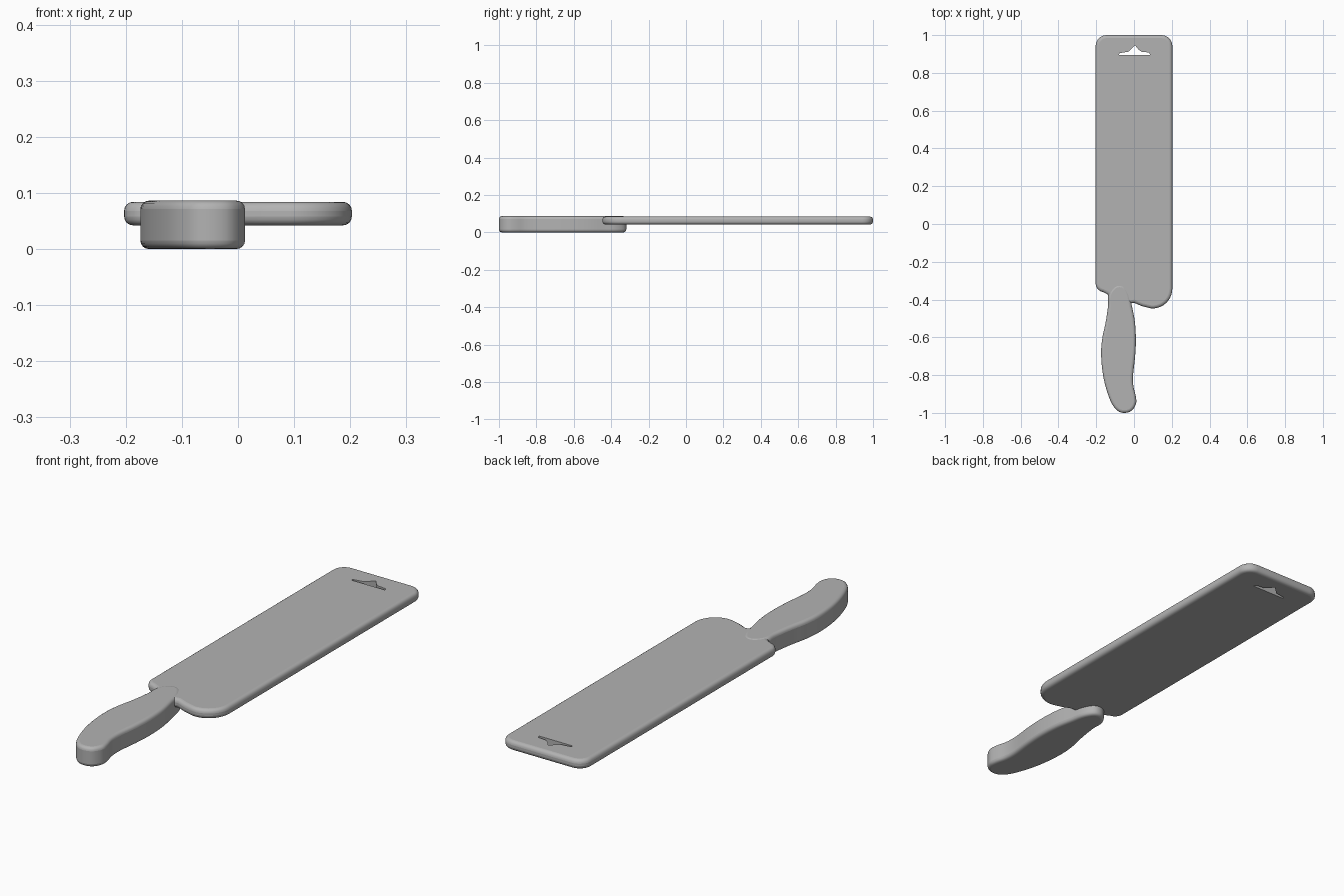
import bpy, bmesh, math
from mathutils import Vector

if "Cube" in bpy.data.objects:
    bpy.data.objects.remove(bpy.data.objects["Cube"])

grey = bpy.data.materials.new("plain grey")
grey.diffuse_color = (0.45, 0.45, 0.45, 1)
grey.use_nodes = True
grey.node_tree.nodes["Principled BSDF"].inputs["Base Color"].default_value = grey.diffuse_color


def smooth_loop(pts, steps=4):
    """Closed smooth curve through the points."""
    out, n = [], len(pts)
    for i in range(n):
        a, b, c, d = (Vector(pts[(i + k) % n]) for k in (-1, 0, 1, 2))
        for s in range(steps):
            t = s / steps
            out.append(0.5 * (2 * b + (c - a) * t + (2 * a - 5 * b + 4 * c - d) * t * t
                              + (3 * b - a - 3 * c + d) * t ** 3))
    return out


def arc(cx, cy, r, a0, a1, n=7):
    return [(cx + r * math.cos(math.radians(a0 + (a1 - a0) * i / n)),
             cy + r * math.sin(math.radians(a0 + (a1 - a0) * i / n))) for i in range(n + 1)]


def slab(name, outline, z0, z1):
    """Outline extruded between two heights."""
    bm = bmesh.new()
    face = bm.faces.new([bm.verts.new((p[0], p[1], z0)) for p in outline])
    top = bmesh.ops.extrude_face_region(bm, geom=[face])["geom"]
    bmesh.ops.translate(bm, vec=(0, 0, z1 - z0),
                        verts=[g for g in top if isinstance(g, bmesh.types.BMVert)])
    bmesh.ops.recalc_face_normals(bm, faces=bm.faces)
    mesh = bpy.data.meshes.new(name)
    bm.to_mesh(mesh)
    bm.free()
    mesh.materials.append(grey)
    ob = bpy.data.objects.new(name, mesh)
    bpy.context.collection.objects.link(ob)
    return ob


def round_rim(ob, width):
    m = ob.modifiers.new("rim", "BEVEL")
    m.width, m.segments, m.limit_method = width, 4, "ANGLE"
    m.angle_limit = math.radians(50)


def shade(ob):
    bpy.ops.object.select_all(action="DESELECT")
    ob.select_set(True)
    bpy.context.view_layer.objects.active = ob
    bpy.ops.object.shade_smooth_by_angle(angle=math.radians(40))


# Flat blade: rounded far corners, square shoulder on the left, drooping lobe on the right
blade_outline = (arc(0.145, 0.942, 0.058, 0, 90) + arc(-0.145, 0.942, 0.058, 90, 180)
                 + arc(-0.158, -0.315, 0.045, 180, 260)
                 + [(-0.14, -0.372), (-0.13, -0.40), (-0.02, -0.42), (0.0, -0.417), (0.04, -0.434)]
                 + arc(0.098, -0.342, 0.105, 265, 360, 10))
blade = slab("blade", blade_outline, 0.042, 0.084)
round_rim(blade, 0.016)

# Hanging slot with a raised peak, cut right through
slot = slab("slot_cutter", [(-0.08, 0.896), (0.085, 0.896), (0.08, 0.908), (0.04, 0.912),
                            (0.022, 0.925), (0.006, 0.946), (-0.012, 0.928), (-0.03, 0.912),
                            (-0.075, 0.905)], -0.1, 0.2)
slot.hide_render = True
slot.hide_viewport = True
cut = blade.modifiers.new("slot", "BOOLEAN")
cut.object, cut.operation, cut.solver = slot, "DIFFERENCE", "EXACT"
shade(blade)

# Curved grip, thicker than the blade and running a little way under it
grip_outline = smooth_loop([
    (-0.10, -0.325), (-0.135, -0.37), (-0.137, -0.43), (-0.15, -0.52), (-0.167, -0.60),
    (-0.174, -0.68), (-0.167, -0.78), (-0.148, -0.87), (-0.118, -0.95), (-0.085, -0.99),
    (-0.05, -1.0), (-0.012, -0.988), (0.011, -0.95), (0.009, -0.91), (-0.003, -0.86),
    (-0.005, -0.80), (0.005, -0.71), (0.010, -0.62), (0.005, -0.52), (-0.012, -0.43),
    (-0.025, -0.37), (-0.055, -0.325)])
grip = slab("handle", grip_outline, 0.0, 0.086)
round_rim(grip, 0.015)
shade(grip)
